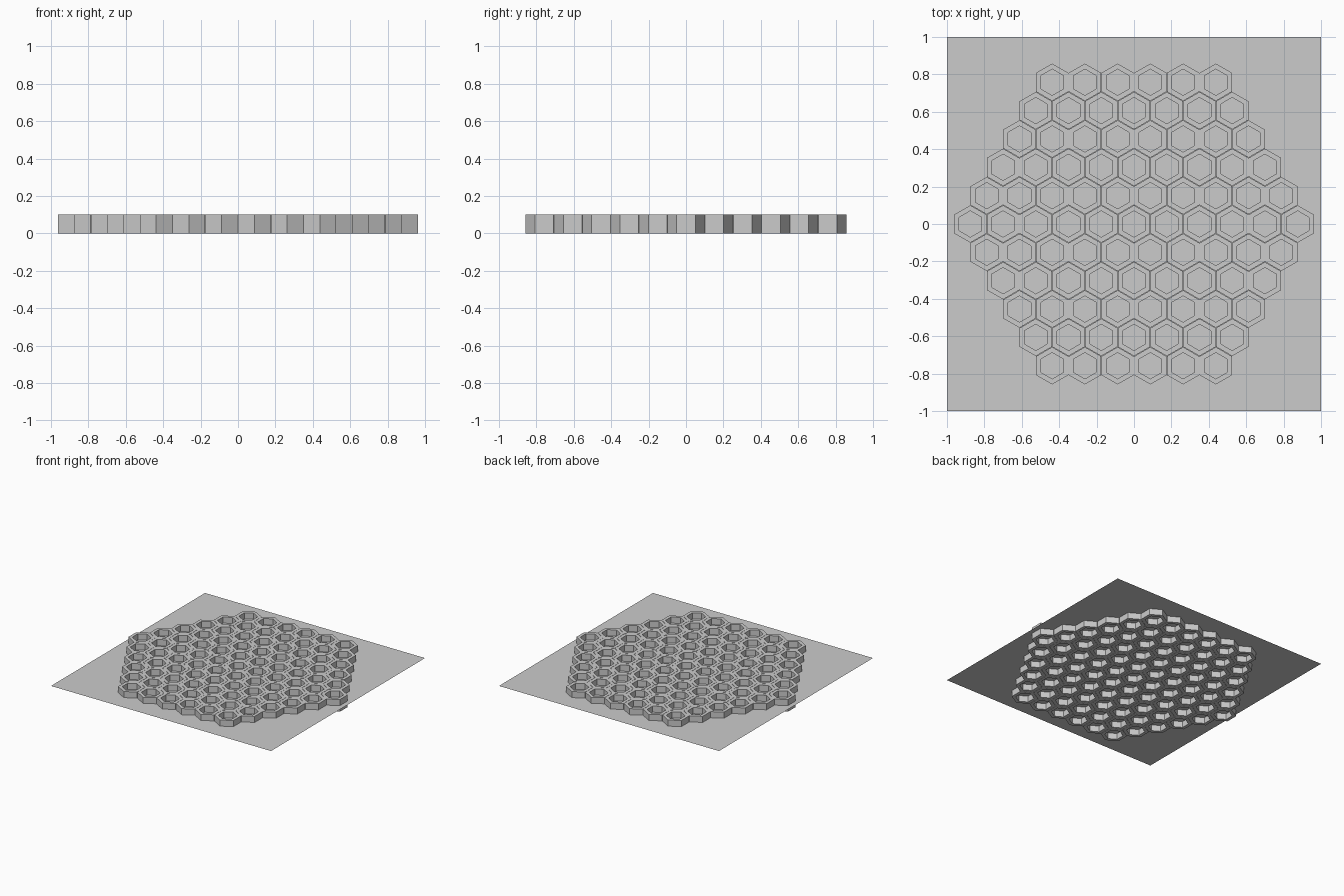
import bpy, bmesh
from math import sin, cos, radians, sqrt

if "Cube" in bpy.data.objects:
    bpy.data.objects.remove(bpy.data.objects["Cube"])

PITCH, R_OUT, R_IN, HEIGHT, N = 0.175, 0.1, 0.07, 0.1, 5


def make_object(name, bm):
    mesh = bpy.data.meshes.new(name)
    bm.to_mesh(mesh)
    bm.free()
    obj = bpy.data.objects.new(name, mesh)
    bpy.context.collection.objects.link(obj)
    return obj


def hex_ring(bm, cx, cy, z, r):
    return [bm.verts.new((cx + r * cos(radians(30 + 60 * i)),
                          cy + r * sin(radians(30 + 60 * i)), z)) for i in range(6)]


def hex_tube(bm, cx, cy):
    # loops in order: outer bottom, outer top, inner top, inner bottom
    loops = [hex_ring(bm, cx, cy, z, r) for r, z in
             ((R_OUT, 0), (R_OUT, HEIGHT), (R_IN, HEIGHT), (R_IN, 0))]
    for k in range(4):
        a, b = loops[k], loops[(k + 1) % 4]
        for i in range(6):
            j = (i + 1) % 6
            bm.faces.new((a[i], a[j], b[j], b[i]))


# honeycomb: hexagonal field of open tubes
bm = bmesh.new()
for row in range(-N, N + 1):
    count = 2 * N + 1 - abs(row)
    for col in range(count):
        hex_tube(bm, (col - (count - 1) / 2) * PITCH, row * PITCH * sqrt(3) / 2)
make_object("honeycomb", bm)

# thin sheet through the middle of the tubes
bm = bmesh.new()
bmesh.ops.create_grid(bm, x_segments=1, y_segments=1, size=1)
sheet = make_object("sheet", bm)
sheet.location.z = HEIGHT / 2
